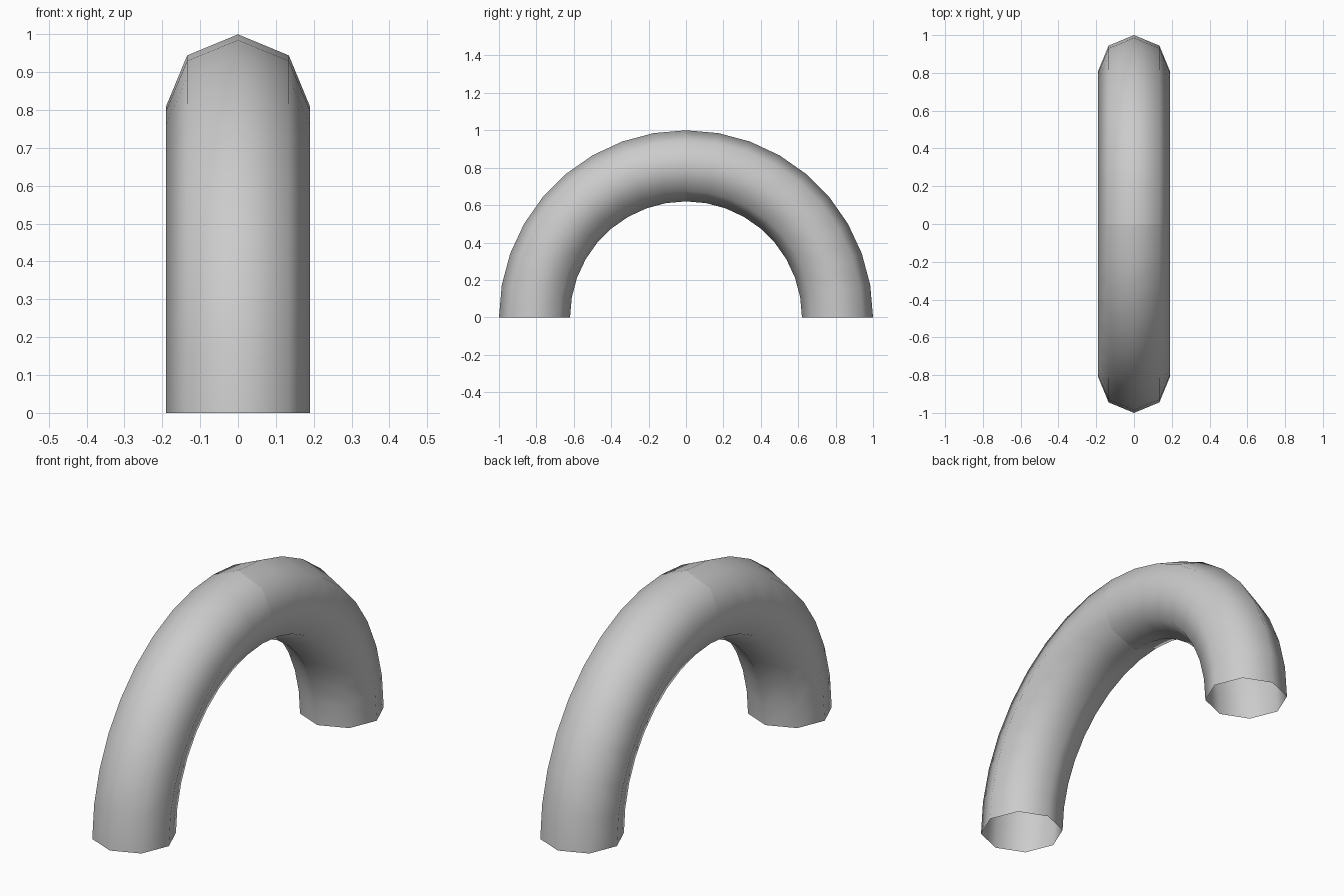
import bpy, bmesh
from math import radians, sin, cos, pi

if "Cube" in bpy.data.objects:
    bpy.data.objects.remove(bpy.data.objects["Cube"])

MAJOR, MINOR, SIDES, STEPS = 0.81, 0.19, 8, 9

# Front half of the arch: an octagonal ring swept through 90 degrees, ends open
bm = bmesh.new()
rings = []
for i in range(STEPS + 1):
    a = radians(90 * i / STEPS)
    ring = []
    for j in range(SIDES):
        t = 2 * pi * j / SIDES
        r = MAJOR + MINOR * cos(t)
        ring.append(bm.verts.new((MINOR * sin(t), -r * cos(a), r * sin(a))))
    rings.append(ring)
for lower, upper in zip(rings, rings[1:]):
    for j in range(SIDES):
        k = (j + 1) % SIDES
        bm.faces.new((lower[j], lower[k], upper[k], upper[j]))

# Point the faces outwards from the tube's centre line
bm.normal_update()
face = bm.faces[:][0] if len(bm.faces) else None
c = face.calc_center_median()
if face.normal.x * c.x + face.normal.y * (c.y + MAJOR) < 0:
    bmesh.ops.reverse_faces(bm, faces=bm.faces[:])
for f in bm.faces:
    f.smooth = True

mesh = bpy.data.meshes.new("arched_tube")
bm.to_mesh(mesh)
bm.free()
tube = bpy.data.objects.new("arched_tube", mesh)
bpy.context.collection.objects.link(tube)

# Back half mirrored, with the seam at the crown left unwelded
mirror = tube.modifiers.new("back_half", 'MIRROR')
mirror.use_axis = (False, True, False)
mirror.use_mirror_merge = False
